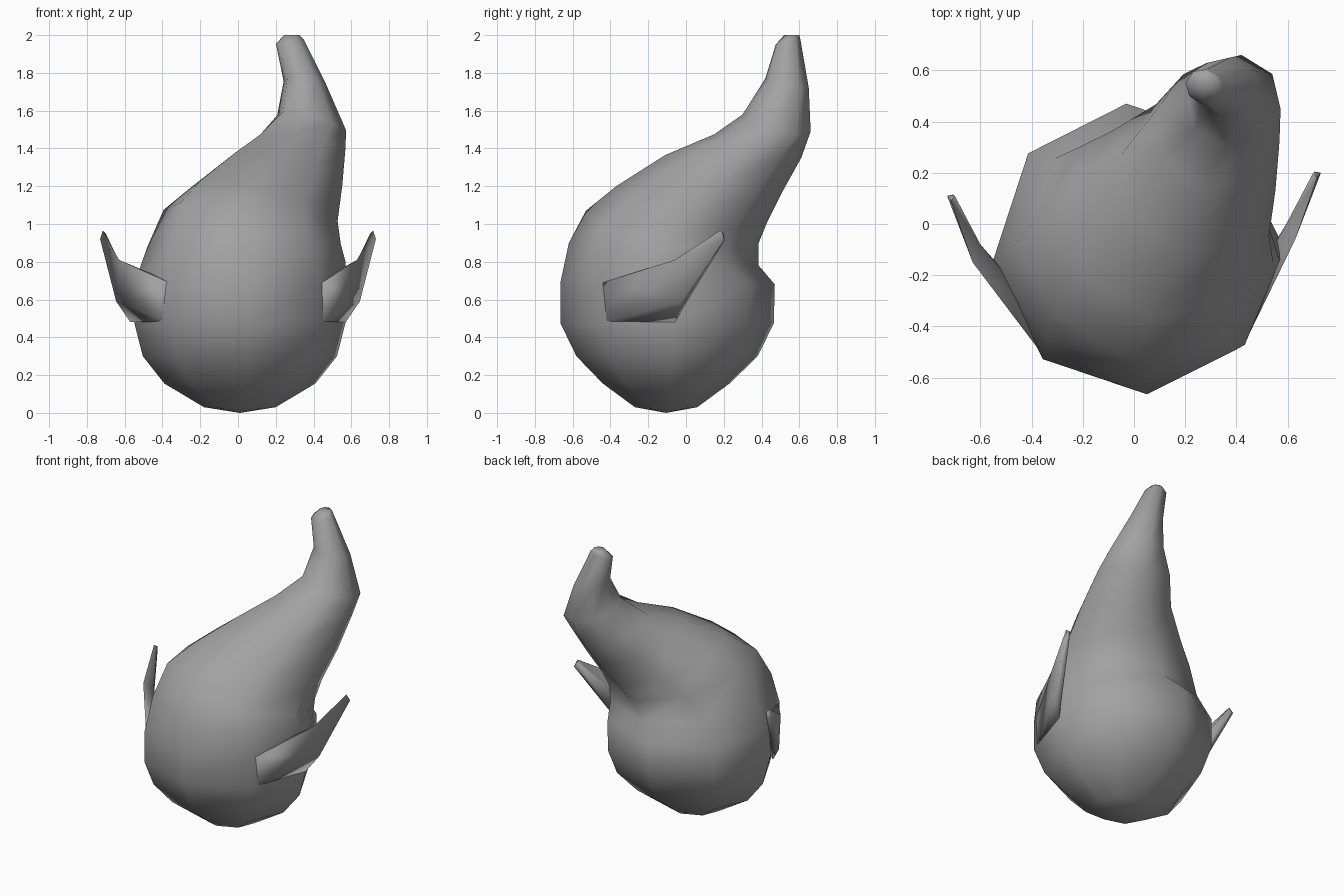
import bpy, bmesh, math
from mathutils import Vector

cube = bpy.data.objects.get("Cube")
if cube:
    bpy.data.objects.remove(cube, do_unlink=True)

grey = bpy.data.materials.new("plain_grey")
grey.use_nodes = True
COL = (0.36, 0.36, 0.36, 1)
grey.diffuse_color = COL
bsdf = grey.node_tree.nodes["Principled BSDF"]
bsdf.inputs["Base Color"].default_value = COL
bsdf.inputs["Roughness"].default_value = 0.8


def loft(name, loops, angle):
    """Skin a list of closed loops, cap both ends and shade smooth."""
    bm = bmesh.new()
    rows = [[bm.verts.new(p) for p in loop] for loop in loops]
    n = len(rows[0])
    for a, b in zip(rows, rows[1:]):
        for i in range(n):
            j = (i + 1) % n
            bm.faces.new((a[i], a[j], b[j], b[i]))
    for end in (rows[0], rows[-1]):
        mid = bm.verts.new(sum((v.co for v in end), Vector()) / n)
        if end is rows[0] and name == "body":
            mid.co.z = 0.0  # rounded underside
        for i in range(n):
            bm.faces.new((end[i], end[(i + 1) % n], mid))
    bmesh.ops.recalc_face_normals(bm, faces=bm.faces)
    me = bpy.data.meshes.new(name)
    bm.to_mesh(me)
    bm.free()
    me.materials.append(grey)
    ob = bpy.data.objects.new(name, me)
    bpy.context.collection.objects.link(ob)
    bpy.ops.object.select_all(action="DESELECT")
    ob.select_set(True)
    bpy.context.view_layer.objects.active = ob
    bpy.ops.object.shade_smooth_by_angle(angle=math.radians(angle))
    return ob


def ring(front, back, width, tilt, sides=8):
    """Oval loop through a front and a back point; tilt drops its +x side."""
    f, b = Vector(front), Vector(back)
    c, half = (f + b) / 2, (f - b) / 2
    side = Vector((-half.y, half.x, 0)).normalized() * width
    side.z = -tilt
    step = 2 * math.pi / sides
    return [c + half * math.cos(i * step) + side * math.sin(i * step)
            for i in range(sides)]


# Body: round bulb that narrows into a bent horn (front, back, half width, tilt)
RINGS = [
    ((0.02, -0.27, 0.03), (0.00, 0.06, 0.03), 0.19, 0),
    ((0.03, -0.44, 0.155), (-0.01, 0.23, 0.155), 0.40, 0),
    ((0.04, -0.58, 0.30), (-0.02, 0.38, 0.30), 0.515, 0),
    ((0.05, -0.665, 0.475), (-0.03, 0.465, 0.475), 0.56, 0),
    ((0.05, -0.665, 0.69), (-0.03, 0.47, 0.68), 0.56, 0),
    ((0.02, -0.62, 0.90), (0.07, 0.385, 0.78), 0.525, 0.04),
    ((0.00, -0.53, 1.07), (0.15, 0.385, 0.90), 0.475, 0.09),
    ((0.06, -0.37, 1.20), (0.22, 0.43, 1.01), 0.395, 0.09),
    ((0.18, -0.11, 1.365), (0.32, 0.51, 1.17), 0.31, 0.06),
    ((0.27, 0.15, 1.475), (0.38, 0.61, 1.35), 0.25, 0.02),
    ((0.36, 0.30, 1.58), (0.42, 0.66, 1.49), 0.185, 0.04),
    ((0.335, 0.42, 1.77), (0.375, 0.65, 1.72), 0.115, 0.01),
    ((0.265, 0.475, 1.95), (0.285, 0.605, 1.98), 0.075, -0.01),
    ((0.28, 0.52, 2.00), (0.29, 0.60, 2.00), 0.04, 0),
]
loft("body", [ring(*r) for r in RINGS], 180)

# Ears: tapering blades (outer top, outer bottom, inner bottom, inner top)
EAR = [
    [(0.445, -0.44, 0.69), (0.45, -0.42, 0.485), (0.38, -0.36, 0.485), (0.38, -0.38, 0.67)],
    [(0.63, -0.06, 0.81), (0.645, -0.02, 0.59), (0.57, -0.06, 0.48), (0.60, 0.01, 0.74)],
    [(0.715, 0.18, 0.965), (0.73, 0.20, 0.92), (0.705, 0.205, 0.915), (0.70, 0.20, 0.95)],
]
loft("left_ear", EAR, 110)
# The right ear sits slightly further forward, with its root closer in
mirrored = [[(-x + (0.08 if i == 0 else 0), y - (0.06 if i == 0 else 0.09), z)
             for x, y, z in loop] for i, loop in enumerate(EAR)]
loft("right_ear", mirrored, 110)
